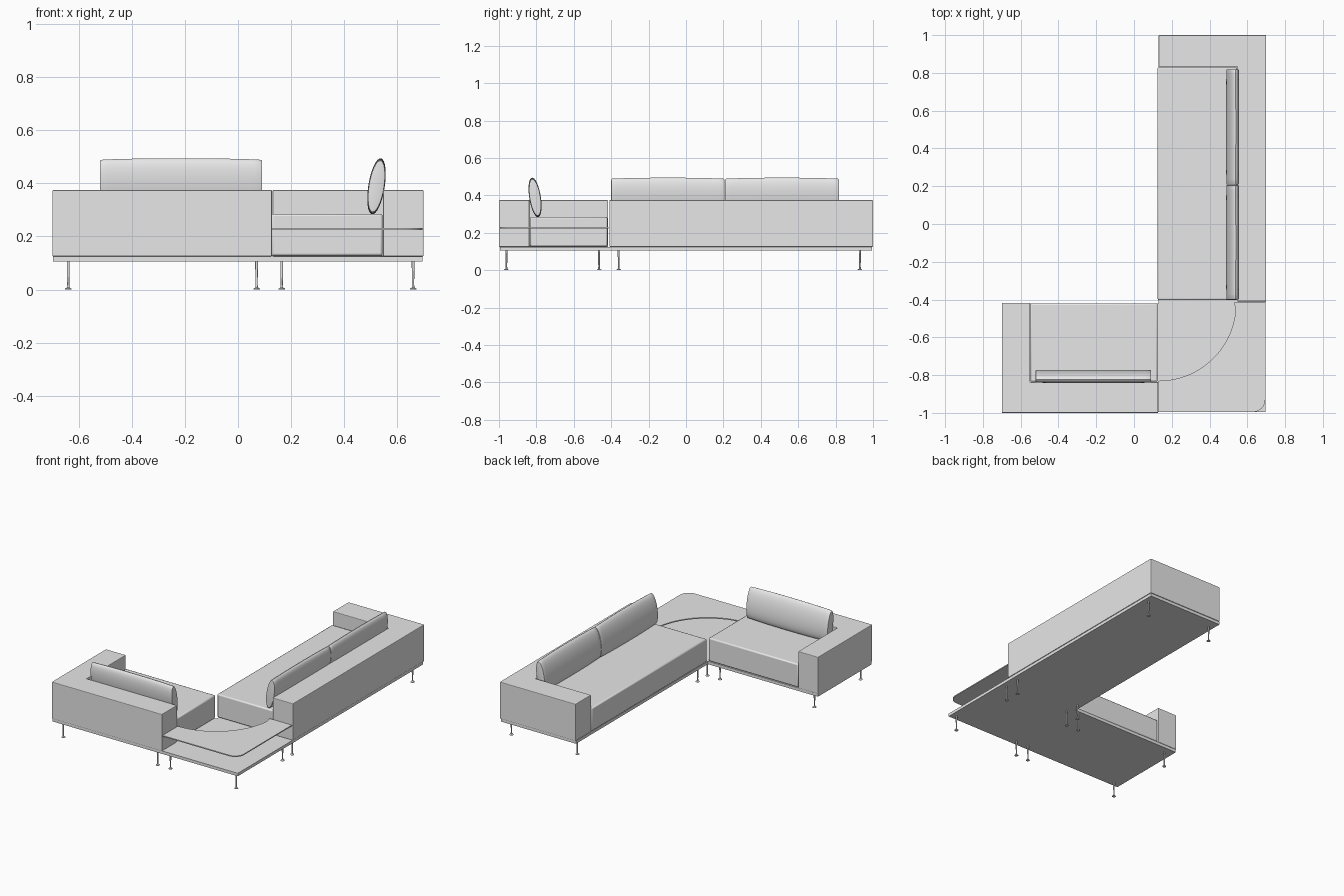
import bpy, bmesh, math
from mathutils import Vector, Matrix

if "Cube" in bpy.data.objects:
    bpy.data.objects.remove(bpy.data.objects["Cube"])

grey = bpy.data.materials.new("soft_grey")
grey.diffuse_color = (0.8, 0.8, 0.8, 1)
grey.use_nodes = True
grey.node_tree.nodes["Principled BSDF"].inputs["Base Color"].default_value = grey.diffuse_color


def finish(name, bm, smooth=True, bevel=0.0, segments=2):
    """Turn a bmesh into a named object with the shared material."""
    bmesh.ops.recalc_face_normals(bm, faces=bm.faces)
    me = bpy.data.meshes.new(name)
    bm.to_mesh(me)
    bm.free()
    me.materials.append(grey)
    ob = bpy.data.objects.new(name, me)
    bpy.context.collection.objects.link(ob)
    if bevel:
        mod = ob.modifiers.new("soft_edge", 'BEVEL')
        mod.width, mod.segments = bevel, segments
    if smooth:
        bpy.ops.object.select_all(action='DESELECT')
        ob.select_set(True)
        bpy.context.view_layer.objects.active = ob
        bpy.ops.object.shade_smooth_by_angle(angle=math.radians(35))
    return ob


def prism(name, outline, z0, z1, bevel=0.0, smooth=False):
    """Extrude a plan outline from z0 to z1."""
    bm = bmesh.new()
    face = bm.faces.new([bm.verts.new((x, y, z0)) for x, y in outline])
    ext = bmesh.ops.extrude_face_region(bm, geom=[face])
    verts = [v for v in ext["geom"] if isinstance(v, bmesh.types.BMVert)]
    bmesh.ops.translate(bm, verts=verts, vec=(0, 0, z1 - z0))
    return finish(name, bm, smooth, bevel)


def rect(x0, y0, x1, y1):
    return [(x0, y0), (x1, y0), (x1, y1), (x0, y1)]


def arc(cx, cy, r, a0, a1, n):
    angles = [math.radians(a0 + (a1 - a0) * i / n) for i in range(n + 1)]
    return [(cx + r * math.cos(a), cy + r * math.sin(a)) for a in angles]


# L-shaped platform
prism("platform", [(-0.697, -0.995), (0.695, -0.995), (0.695, 0.995),
                   (0.13, 0.995), (0.13, -0.42), (-0.697, -0.42)], 0.105, 0.125)

# Back and arm of each sofa, in one L-shaped body
prism("long_back_and_arm", [(0.547, -0.41), (0.7, -0.41), (0.7, 1.0), (0.13, 1.0),
                            (0.13, 0.833), (0.547, 0.833)], 0.125, 0.375, 0.004)
prism("short_back_and_arm", [(-0.7, -1.0), (0.128, -1.0), (0.128, -0.837),
                             (-0.55, -0.837), (-0.55, -0.417), (-0.7, -0.417)],
      0.125, 0.375, 0.004)

# Seat cushions
prism("long_seat", rect(0.125, -0.403, 0.545, 0.831), 0.127, 0.285, 0.008, True)
prism("short_seat", rect(-0.548, -0.835, 0.125, -0.42), 0.127, 0.285, 0.008, True)

# Corner shelf with a curved inner edge and a rounded outer corner
shelf = [(0.13, -0.995)]
shelf += arc(0.630, -0.930, 0.065, -90, 0, 8)
shelf += [(0.695, -0.415), (0.53, -0.415)]
shelf += arc(0.13, -0.42, 0.41, -5, -90, 24)
prism("corner_shelf", shelf, 0.224, 0.231)


def cushion(name, centre, half_len, turn):
    """Loft leaning ellipses along the length, with softly rounded ends."""
    n, tilt = 32, math.radians(9)
    steps = [(-1, 0.84), (-0.997, 0.91), (-0.985, 0.945)]
    steps += [(t / 10, 1 - 0.05 * abs(t / 10) ** 2.2) for t in range(-9, 10)]
    steps += [(0.985, 0.945), (0.997, 0.91), (1, 0.84)]
    place = Matrix.Translation(centre) @ Matrix.Rotation(turn, 4, 'Z')
    bm = bmesh.new()
    rings = []
    for t, s in steps:
        ring = []
        for i in range(n):
            a = 2 * math.pi * i / n
            u, w = 0.031 * math.cos(a), 0.107 * math.sin(a)
            x = u * math.cos(tilt) + w * math.sin(tilt)
            z = w * math.cos(tilt) - u * math.sin(tilt)
            ring.append(bm.verts.new(place @ Vector((x * s, t * half_len, z * s))))
        rings.append(ring)
    for a, b in zip(rings, rings[1:]):
        for i in range(n):
            j = (i + 1) % n
            bm.faces.new((a[i], a[j], b[j], b[i]))
    bm.faces.new(rings[0])
    bm.faces.new(rings[-1])
    finish(name, bm)


# Back cushions lean towards the backrest
cushion("long_back_cushion_front", (0.522, -0.097, 0.389), 0.303, 0)
cushion("long_back_cushion_rear", (0.522, 0.513, 0.389), 0.305, 0)
cushion("short_back_cushion", (-0.215, -0.807, 0.389), 0.306, -math.pi / 2)


def leg(name, x, y):
    """Thin turned leg with a flared foot."""
    n = 12
    profile = [(0.012, 0), (0.012, 0.003), (0.005, 0.008), (0.004, 0.02), (0.0055, 0.106)]
    bm = bmesh.new()
    rings = [[bm.verts.new((x + r * math.cos(2 * math.pi * i / n),
                            y + r * math.sin(2 * math.pi * i / n), z))
              for i in range(n)] for r, z in profile]
    for a, b in zip(rings, rings[1:]):
        for i in range(n):
            j = (i + 1) % n
            bm.faces.new((a[i], a[j], b[j], b[i]))
    bm.faces.new(rings[0])
    bm.faces.new(rings[-1])
    finish(name, bm)


# Four legs under each of the three sections
sections = {"long": ((0.165, 0.66), (-0.36, 0.93)),
            "short": ((-0.64, 0.07), (-0.96, -0.465)),
            "corner": ((0.165, 0.66), (-0.96, -0.465))}
for section, (xs, ys) in sections.items():
    for i, x in enumerate(xs):
        for j, y in enumerate(ys):
            leg(f"{section}_leg_{2 * i + j + 1}", x, y)
